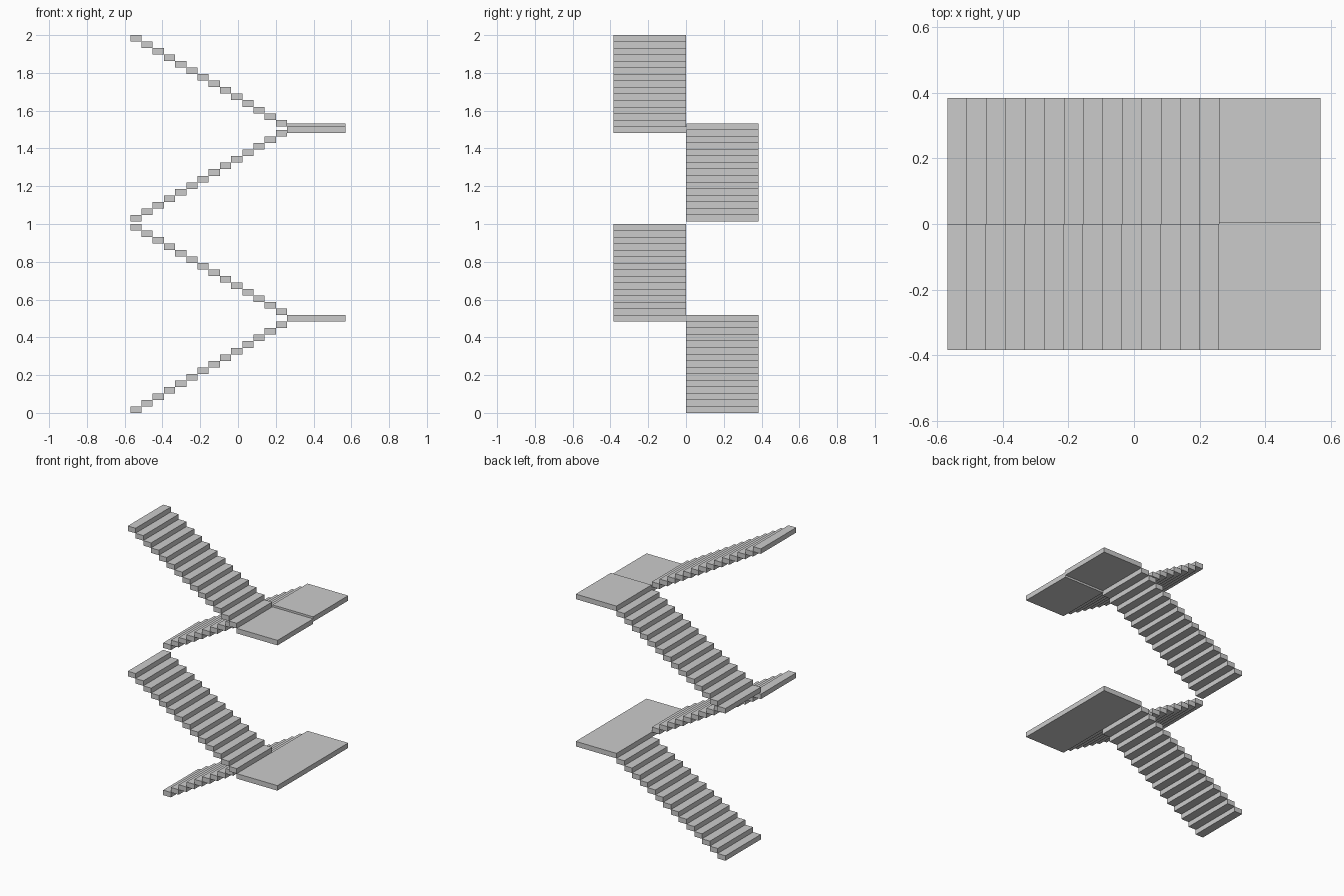
import bpy, bmesh
from mathutils import Matrix, Vector

if "Cube" in bpy.data.objects:
    bpy.data.objects.remove(bpy.data.objects["Cube"])

X0, X1, XL = -0.57, 0.57, 0.26      # stair foot, landing end, landing start
HALF_Y = 0.385
STEPS = 14
RISE = 1 / 29                       # 14 steps + landing + 14 steps per storey
TREAD = (XL - X0) / STEPS


def make_boxes(name, boxes):
    """One object made of axis-aligned boxes given as (min corner, max corner)."""
    bm = bmesh.new()
    for lo, hi in boxes:
        lo, hi = Vector(lo), Vector(hi)
        mat = Matrix.Translation((lo + hi) / 2) @ Matrix.Diagonal((*(hi - lo), 1))
        bmesh.ops.create_cube(bm, size=1, matrix=mat)
    mesh = bpy.data.meshes.new(name)
    bm.to_mesh(mesh)
    bm.free()
    obj = bpy.data.objects.new(name, mesh)
    bpy.context.collection.objects.link(obj)
    return obj


def flight(name, z, y0, y1, toward_landing):
    """Row of block steps climbing to or away from the landing."""
    boxes = []
    for i in range(STEPS):
        x = X0 + TREAD * (i if toward_landing else STEPS - 1 - i)
        boxes.append(((x, y0, z + i * RISE), (x + TREAD, y1, z + (i + 1) * RISE)))
    return make_boxes(name, boxes)


def landing(name, z, y0, y1):
    return make_boxes(name, [((XL, y0, z), (X1, y1, z + RISE))])


# Lower storey: back flight, full-width landing, front flight
flight("lower_back_flight", 0, 0, HALF_Y, True)
landing("lower_landing", STEPS * RISE, -HALF_Y, HALF_Y)
flight("lower_front_flight", (STEPS + 1) * RISE, -HALF_Y, 0, False)

# Upper storey: back flight sits slightly higher, landing split in two levels
GAP = 0.014
SPLIT = 0.003
flight("upper_back_flight", 1 + GAP, 0, HALF_Y, True)
landing("upper_back_landing", 1 + GAP + STEPS * RISE, SPLIT, HALF_Y)
landing("upper_front_landing", 1 + STEPS * RISE, -HALF_Y, SPLIT)
flight("upper_front_flight", 1 + (STEPS + 1) * RISE, -HALF_Y, 0, False)
